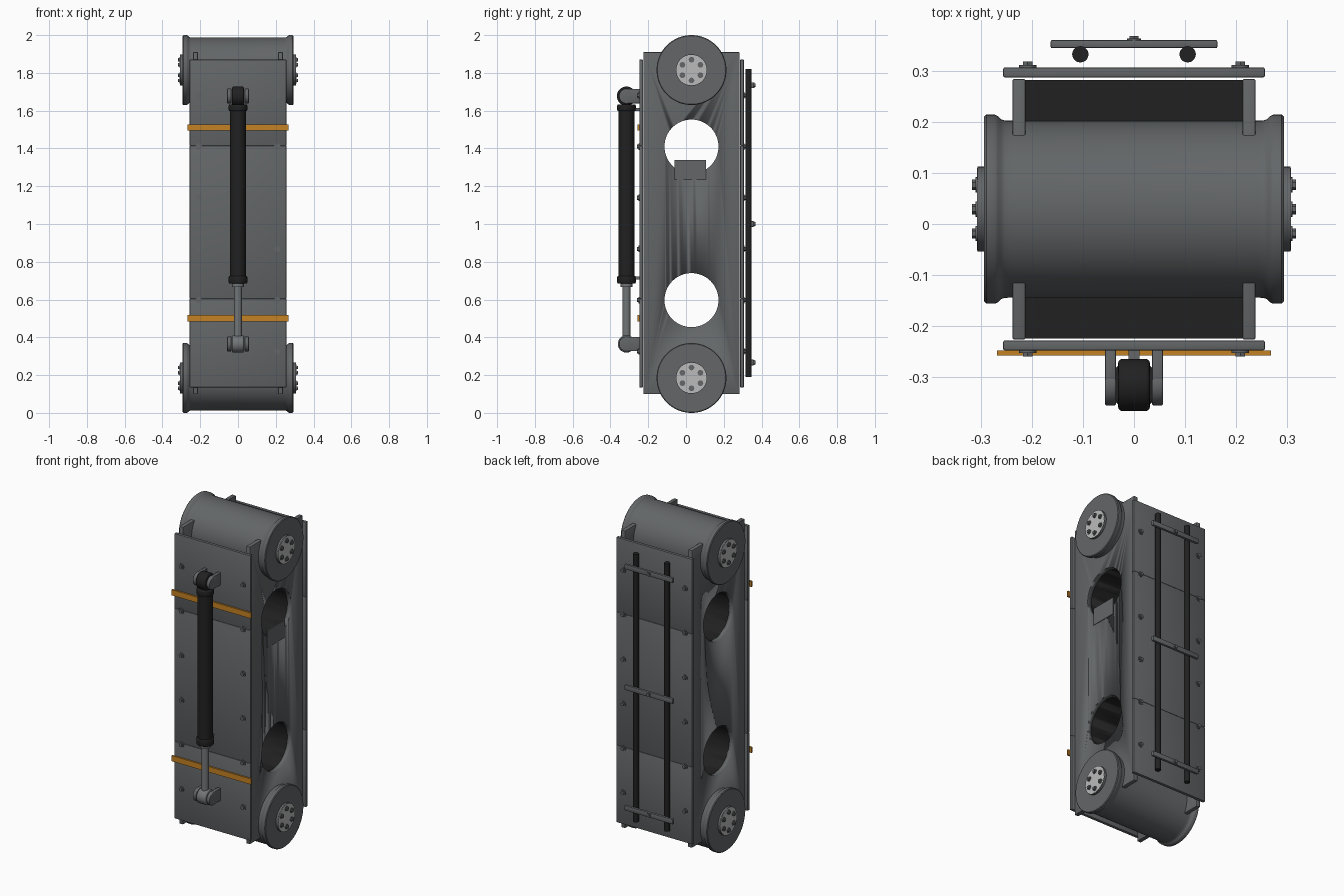
import bpy, bmesh, math
from mathutils import Matrix, Vector

cube = bpy.data.objects.get("Cube")
if cube:
    bpy.data.objects.remove(cube, do_unlink=True)


def material(name, color):
    m = bpy.data.materials.new(name)
    m.use_nodes = True
    m.diffuse_color = (*color, 1)
    m.node_tree.nodes["Principled BSDF"].inputs["Base Color"].default_value = (*color, 1)
    return m


GREY = material("gunmetal grey", (0.125, 0.133, 0.138))
STEEL = material("rod steel", (0.17, 0.18, 0.185))
LIGHT = material("hub light steel", (0.5, 0.5, 0.5))
BLACK = material("matte black", (0.015, 0.015, 0.015))
ORANGE = material("amber strap", (0.55, 0.22, 0.018))

MID = 0.029               # depth centre of the frame and drums
DRUM_Z = (0.185, 1.815)
HOLE_Z = (0.597, 1.41)
AXES = {"x": Matrix.Rotation(math.pi / 2, 4, "Y"),
        "y": Matrix.Rotation(math.pi / 2, 4, "X"),
        "z": Matrix.Identity(4)}


def finish(name, bm, mat, smooth=True):
    bmesh.ops.recalc_face_normals(bm, faces=bm.faces)
    mesh = bpy.data.meshes.new(name)
    bm.to_mesh(mesh)
    bm.free()
    mesh.materials.append(mat)
    ob = bpy.data.objects.new(name, mesh)
    bpy.context.collection.objects.link(ob)
    if smooth:
        bpy.ops.object.select_all(action="DESELECT")
        ob.select_set(True)
        bpy.context.view_layer.objects.active = ob
        bpy.ops.object.shade_smooth_by_angle(angle=math.radians(35))
    return ob


def merge(bm, part):
    mesh = bpy.data.meshes.new("temp")
    part.to_mesh(mesh)
    part.free()
    bm.from_mesh(mesh)
    bpy.data.meshes.remove(mesh)


def add_box(bm, lo, hi, bevel=0.0):
    part = bmesh.new()
    lo, hi = Vector(lo), Vector(hi)
    bmesh.ops.create_cube(part, size=1, matrix=Matrix.Translation((lo + hi) / 2)
                          @ Matrix.Diagonal((*(hi - lo), 1)))
    if bevel:
        bmesh.ops.bevel(part, geom=part.edges[:], offset=bevel, segments=2,
                        profile=0.5, affect="EDGES")
    merge(bm, part)


def add_cyl(bm, axis, center, r, length, sides=32, bevel=0.0):
    part = bmesh.new()
    bmesh.ops.create_cone(part, cap_ends=True, segments=sides, radius1=r, radius2=r,
                          depth=length, matrix=Matrix.Translation(center) @ AXES[axis])
    if bevel:
        rims = [e for e in part.edges if any(len(f.verts) > 4 for f in e.link_faces)]
        bmesh.ops.bevel(part, geom=rims, offset=bevel, segments=3,
                        profile=0.5, affect="EDGES")
    merge(bm, part)


def box(name, lo, hi, mat, bevel=0.0):
    bm = bmesh.new()
    add_box(bm, lo, hi, bevel)
    return finish(name, bm, mat)


def cyl(name, axis, center, r, length, mat, sides=32, bevel=0.0):
    bm = bmesh.new()
    add_cyl(bm, axis, center, r, length, sides, bevel)
    return finish(name, bm, mat)


def cut_round_holes(ob, r):
    for z in HOLE_Z:
        cutter = cyl("hole_cutter", "x", (0, MID, z), r, 2, BLACK, 64)
        cutter.hide_render = True
        mod = ob.modifiers.new("hole", "BOOLEAN")
        mod.operation, mod.solver, mod.object = "DIFFERENCE", "EXACT", cutter
        bpy.context.view_layer.objects.active = ob
        bpy.ops.object.modifier_apply(modifier=mod.name)
        bpy.data.objects.remove(cutter, do_unlink=True)


# Frame: two side walls and a dark core, pierced by two round tunnels
for side, s in (("left", 1), ("right", -1)):
    xs = sorted((s * 0.212, s * 0.238))
    wall = box(side + "_side_wall", (xs[0], -0.226, 0.1), (xs[1], 0.284, 1.91), GREY, 0.004)
    cut_round_holes(wall, 0.143)
core = box("dark_core", (-0.212, -0.224, 0.32), (0.212, 0.282, 1.68), BLACK)
cut_round_holes(core, 0.145)

# Small tab over the upper tunnel on the left wall
box("hole_tab", (0.233, -0.06, 1.235), (0.241, 0.107, 1.34), GREY)

# Front and back cover plates, each in three panels, with bolts
PANELS = (0.135, 0.605, 1.415, 1.87)
for place, y0, y1, out in (("front", -0.247, -0.228, -1), ("back", 0.287, 0.306, 1)):
    bm = bmesh.new()
    for z0, z1 in zip(PANELS, PANELS[1:]):
        add_box(bm, (-0.256, y0, z0), (0.256, y1, z1), 0.003)
    finish(place + "_cover_panels", bm, GREY)
    face = y0 if out < 0 else y1
    bm = bmesh.new()
    for i in range(6):
        for x in (-0.208, 0.208):
            z = 0.326 + 0.271 * i
            add_cyl(bm, "y", (x, face + out * 0.002, z), 0.017, 0.006, 16)
            add_cyl(bm, "y", (x, face + out * 0.006, z), 0.011, 0.012, 6)
    finish(place + "_cover_bolts", bm, GREY)

# Amber straps across the front
for name, z in (("lower_strap", 0.501), ("upper_strap", 1.511)):
    box(name, (-0.268, -0.257, z - 0.017), (0.268, -0.247, z + 0.017), ORANGE)

# Flanged drums at both ends: a half profile (x, radius) mirrored and spun
half = [(0.293, 0), (0.293, 0.181), (0.289, 0.185), (0.272, 0.185), (0.266, 0.182),
        (0.260, 0.176), (0.253, 0.1735), (0.242, 0.173)]
profile = half + [(-x, r) for x, r in reversed(half)]
for place, cz in zip(("lower", "upper"), DRUM_Z):
    bm = bmesh.new()
    verts = [bm.verts.new((x, MID, cz + r)) for x, r in profile]
    edges = [bm.edges.new(pair) for pair in zip(verts, verts[1:])]
    bmesh.ops.spin(bm, geom=verts + edges, cent=(0, MID, cz), axis=(1, 0, 0),
                   angle=math.tau, steps=72, use_duplicate=False)
    bmesh.ops.remove_doubles(bm, verts=bm.verts, dist=1e-5)
    finish(place + "_drum", bm, GREY)

    # Hubs with a light face and a ring of six bolts
    for side, s in (("left", 1), ("right", -1)):
        label = place + "_" + side
        cyl(label + "_hub", "x", (s * 0.298, MID, cz), 0.083, 0.016, GREY, 48)
        cyl(label + "_hub_face", "x", (s * 0.3065, MID, cz), 0.081, 0.002, LIGHT, 48)
        bm = bmesh.new()
        for k in range(6):
            a = math.pi / 2 + k * math.pi / 3
            y, z = MID + 0.055 * math.cos(a), cz + 0.055 * math.sin(a)
            add_cyl(bm, "x", (s * 0.308, y, z), 0.015, 0.005, 16)
            add_cyl(bm, "x", (s * 0.311, y, z), 0.010, 0.012, 6)
        finish(label + "_hub_bolts", bm, GREY)

# Front strut: dark cylinder, steel rod, eyes and mounting lugs
SY = -0.315
cyl("strut_body", "z", (0, SY, 1.16), 0.042, 0.94, BLACK)
bm = bmesh.new()
add_cyl(bm, "z", (0, SY, 1.615), 0.049, 0.035, bevel=0.006)
add_cyl(bm, "z", (0, SY, 0.705), 0.049, 0.04, bevel=0.006)
finish("strut_end_rings", bm, BLACK)
cyl("strut_rod", "z", (0, SY, 0.53), 0.021, 0.34, STEEL)
cyl("strut_rod_collar", "z", (0, SY, 0.677), 0.031, 0.02, STEEL)
for place, z, r, mat in (("lower", 0.365, 0.046, STEEL), ("upper", 1.677, 0.051, BLACK)):
    cyl(place + "_strut_eye", "x", (0, SY, z), r, 0.062, mat, bevel=0.008)
    bm = bmesh.new()
    for s in (-1, 1):
        add_cyl(bm, "x", (s * 0.046, SY, z), 0.04, 0.022, bevel=0.004)
        xs = sorted((s * 0.035, s * 0.057))
        add_box(bm, (xs[0], SY, z - 0.038), (xs[1], -0.245, z + 0.038), 0.003)
    finish(place + "_strut_lugs", bm, GREY)
bm = bmesh.new()
for z in (0.715, 1.605):
    add_box(bm, (-0.011, -0.29, z - 0.008), (0.011, -0.245, z + 0.008))
finish("strut_stays", bm, GREY)

# Back rails with three crossbars
for side, x in (("left", 0.105), ("right", -0.105)):
    cyl(side + "_back_rail", "z", (x, 0.332, 1.005), 0.016, 1.63, BLACK, 20)
for place, z in (("lower", 0.267), ("middle", 1.0), ("upper", 1.735)):
    box(place + "_crossbar", (-0.163, 0.344, z - 0.015), (0.163, 0.36, z + 0.015), GREY, 0.003)
    bm = bmesh.new()
    add_cyl(bm, "y", (0, 0.361, z), 0.014, 0.004, 16)
    add_cyl(bm, "y", (0, 0.364, z), 0.010, 0.008, 6)
    finish(place + "_crossbar_bolt", bm, GREY)
